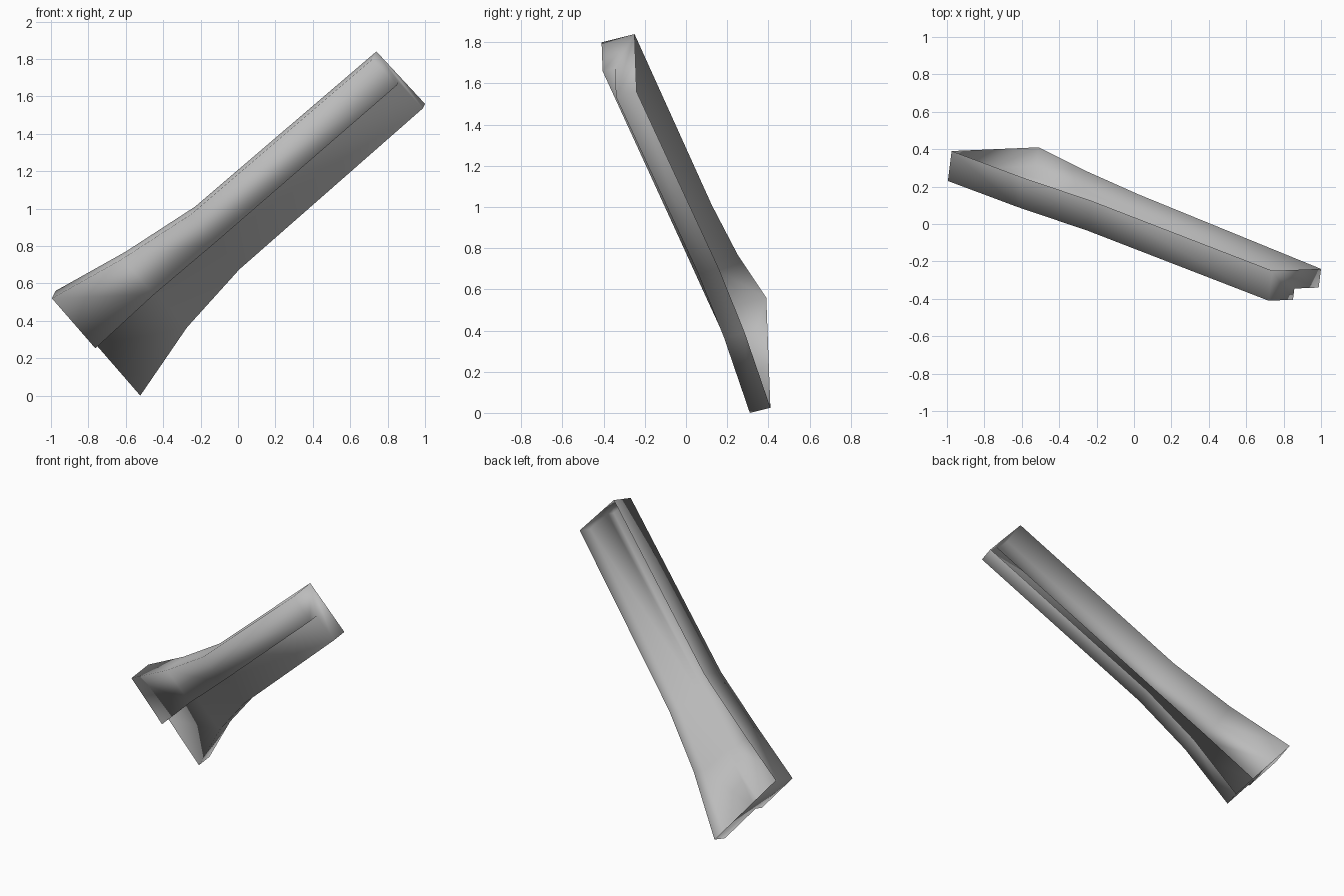
import bpy, bmesh
from mathutils import Vector

cube = bpy.data.objects.get("Cube")
if cube:
    bpy.data.objects.remove(cube, do_unlink=True)

# Plain grey finish
grey = bpy.data.materials.new("plain_grey")
grey.use_nodes = True
colour = (0.5, 0.5, 0.5, 1)
grey.diffuse_color = colour
grey.node_tree.nodes["Principled BSDF"].inputs["Base Color"].default_value = colour

# Upper and lower rear rims, from the flared low end to the narrow high end
stations = [
    ((-0.975, 0.39, 0.56), (-0.51, 0.41, 0.025)),
    ((-0.60, 0.25, 0.77), (-0.26, 0.285, 0.39)),
    ((-0.23, 0.125, 1.01), (0.02, 0.16, 0.70)),
    ((0.74, -0.25, 1.84), (1.00, -0.24, 1.56)),
]
DEPTH = Vector((-0.02, -0.16, -0.04))   # rear rim to raised front panel
STEP = 0.625                            # lower front panel sits further back


def section(upper, lower):
    """Open-backed channel section with a stepped front."""
    a, d = Vector(upper), Vector(lower)
    mid = (a + d) / 2
    return [a, a + DEPTH, mid + DEPTH, mid + DEPTH * STEP, d + DEPTH * STEP, d]


bm = bmesh.new()
rings = [[bm.verts.new(p) for p in section(*s)] for s in stations]

# Channel walls
for low, high in zip(rings, rings[1:]):
    for i in range(5):
        bm.faces.new((low[i], low[i + 1], high[i + 1], high[i]))

# End walls, each split in two around the step
for ring, flip in ((rings[0], True), (rings[-1], False)):
    for ids in ((0, 1, 2, 3), (0, 3, 4, 5)):
        order = ids[::-1] if flip else ids
        bm.faces.new([ring[i] for i in order])

# Point every face outward, judged by the front panel
bmesh.ops.recalc_face_normals(bm, faces=bm.faces)
bm.faces.ensure_lookup_table()
if bm.faces[1].normal.y > 0:
    bmesh.ops.reverse_faces(bm, faces=bm.faces)
for f in bm.faces:
    f.smooth = True

mesh = bpy.data.meshes.new("flared_channel")
bm.to_mesh(mesh)
bm.free()
mesh.materials.append(grey)
channel = bpy.data.objects.new("flared_channel", mesh)
bpy.context.collection.objects.link(channel)
